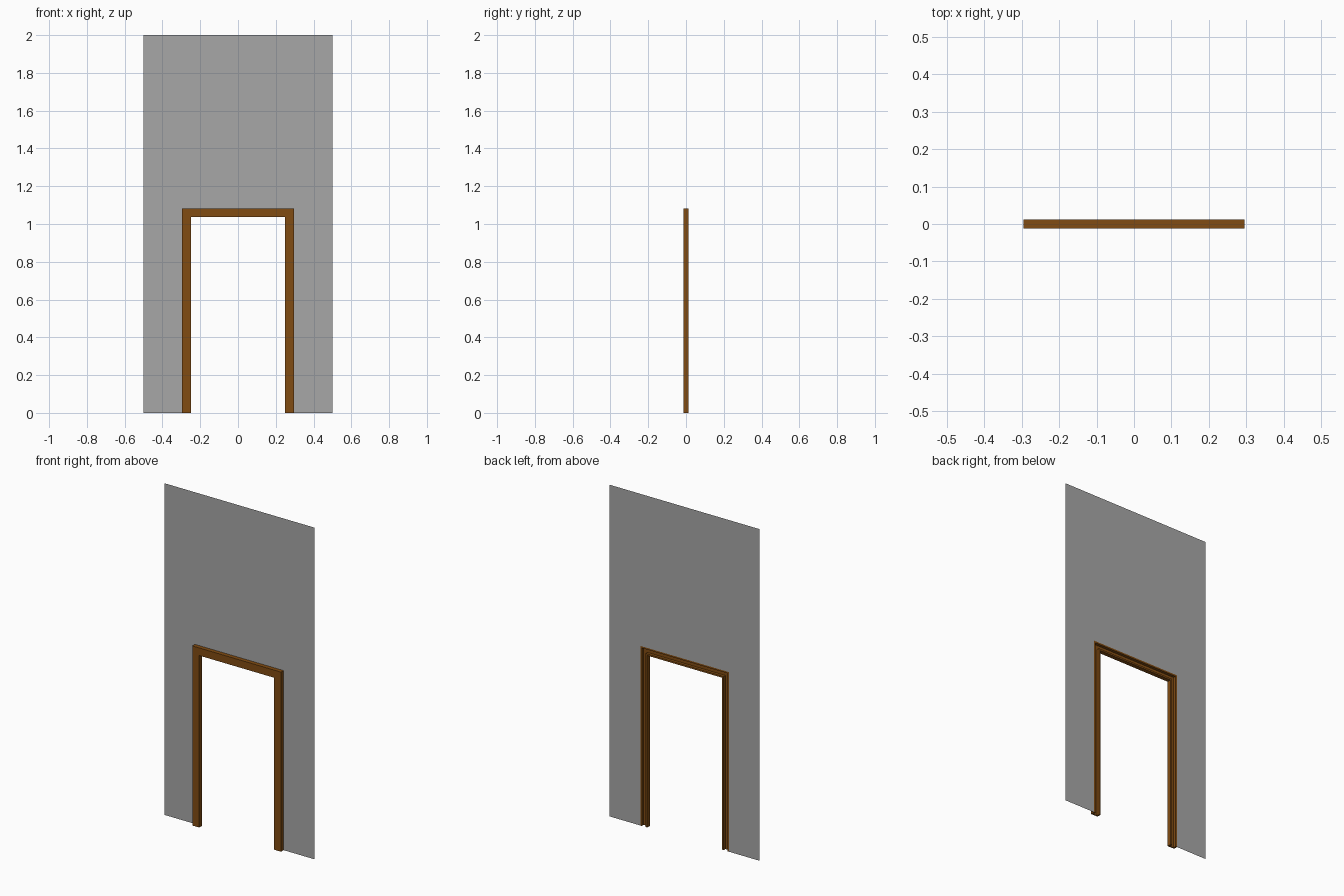
import bpy
import bmesh

cube = bpy.data.objects.get("Cube")
if cube:
    bpy.data.objects.remove(cube)

HALF_OPENING = 0.25
OPENING_TOP = 1.037
FRAME_WIDTH = 0.046
HALF_DEPTH = 0.0125
FLANGE = 0.01
PLATE = 0.008


def make_material(name, colour):
    mat = bpy.data.materials.new(name)
    mat.use_nodes = True
    mat.diffuse_color = colour
    mat.node_tree.nodes["Principled BSDF"].inputs["Base Color"].default_value = colour
    return mat


def arch(half_width, top):
    """Path up one side, across the top and down the other side."""
    return [(-half_width, 0), (-half_width, top), (half_width, top), (half_width, 0)]


def make_object(name, bm, mat):
    mesh = bpy.data.meshes.new(name)
    bm.to_mesh(mesh)
    bm.free()
    mesh.materials.append(mat)
    obj = bpy.data.objects.new(name, mesh)
    bpy.context.collection.objects.link(obj)
    return obj


def sweep_arch(name, rails, mat, closed):
    """Join neighbouring arch-shaped rails, each (half width, top, y)."""
    bm = bmesh.new()
    rows = [[bm.verts.new((x, y, z)) for x, z in arch(w, top)] for w, top, y in rails]
    pairs = list(zip(rows, rows[1:]))
    if closed:
        pairs.append((rows[-1], rows[0]))
    for a, b in pairs:
        for i in range(len(a) - 1):
            bm.faces.new((a[i], a[i + 1], b[i + 1], b[i]))
    if closed:
        bm.faces.new([row[0] for row in rows])
        bm.faces.new([row[-1] for row in rows])
        bmesh.ops.recalc_face_normals(bm, faces=bm.faces)
    return make_object(name, bm, mat)


wood = make_material("brown wood", (0.22, 0.072, 0.006, 1))
plaster = make_material("grey plaster", (0.39, 0.39, 0.39, 1))

# Door frame: channel section, open at the back, swept round the opening
front, back = -HALF_DEPTH, HALF_DEPTH
section = [
    (0, front), (FRAME_WIDTH, front), (FRAME_WIDTH, back),
    (FRAME_WIDTH - FLANGE, back), (FRAME_WIDTH - FLANGE, front + PLATE),
    (FLANGE, front + PLATE), (FLANGE, back), (0, back),
]
sweep_arch("door_frame",
           [(HALF_OPENING + o, OPENING_TOP + o, y) for o, y in section],
           wood, True)

# Wall: thin sheet around the frame, flush with its back
sweep_arch("wall",
           [(HALF_OPENING + FRAME_WIDTH, OPENING_TOP + FRAME_WIDTH, back),
            (0.5, 2, back)],
           plaster, False)
